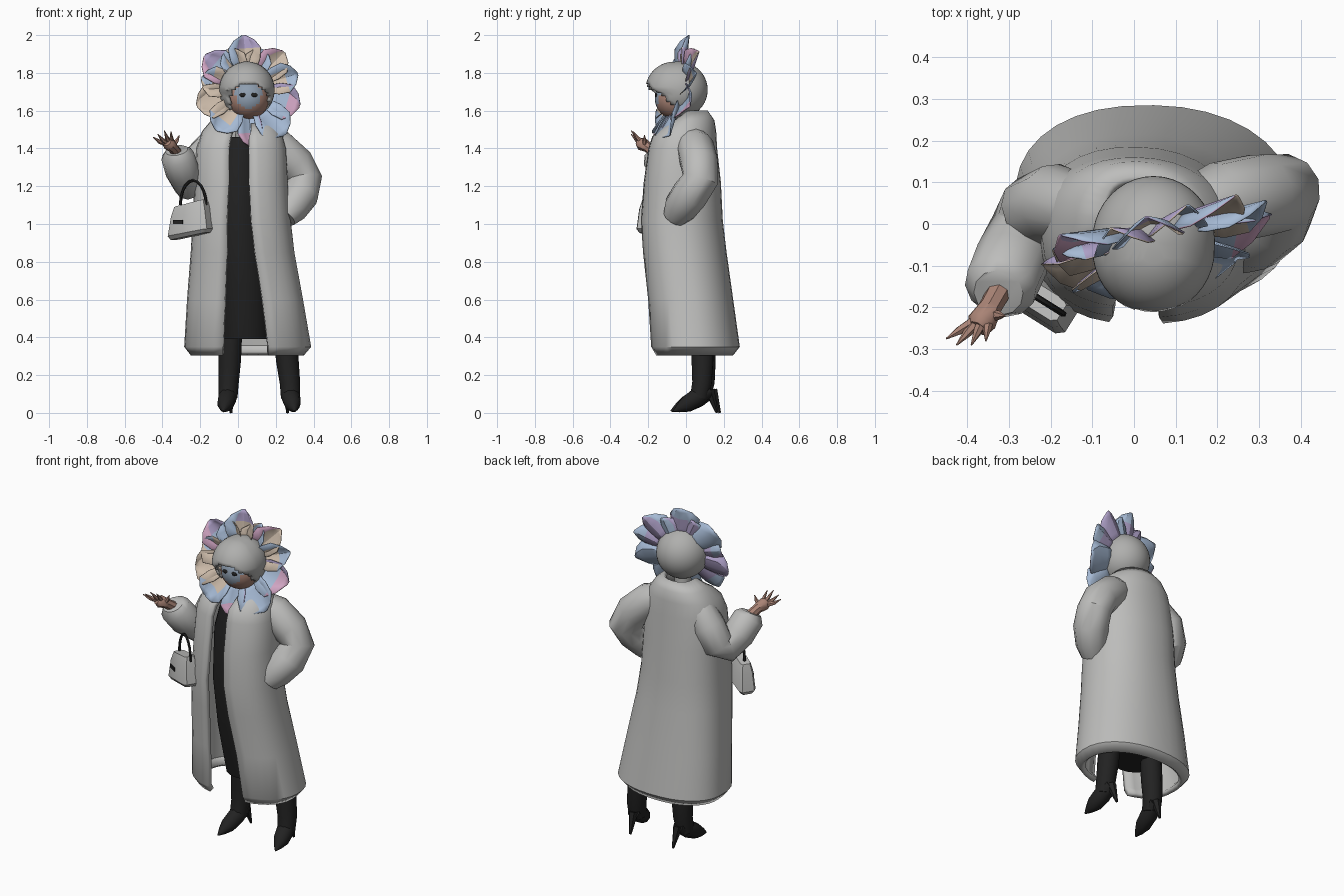
import bpy, bmesh, math
from mathutils import Vector, Matrix

cube = bpy.data.objects.get("Cube")
if cube:
    bpy.data.objects.remove(cube, do_unlink=True)


def material(name, r, g, b):
    m = bpy.data.materials.new(name)
    m.use_nodes = True
    m.diffuse_color = (r, g, b, 1)
    bsdf = next(n for n in m.node_tree.nodes if n.type == 'BSDF_PRINCIPLED')
    bsdf.inputs["Base Color"].default_value = (r, g, b, 1)
    bsdf.inputs["Roughness"].default_value = 0.8
    return m


GREY = material("coat grey", .51, .51, .50)
HAIR = material("hood grey", .43, .43, .42)
BLACK = material("black cloth", .016, .016, .016)
SKIN = material("skin", .40, .23, .18)
VEIL = material("face blue", .27, .34, .43)
BLUE = material("petal blue", .38, .49, .66)
LILAC = material("petal lilac", .42, .35, .57)
PINK = material("petal pink", .64, .38, .55)
PEACH = material("petal peach", .62, .51, .41)


def finish(name, bm, mats, angle=40):
    me = bpy.data.meshes.new(name)
    bm.to_mesh(me)
    bm.free()
    for m in mats:
        me.materials.append(m)
    ob = bpy.data.objects.new(name, me)
    bpy.context.scene.collection.objects.link(ob)
    if angle:
        bpy.ops.object.select_all(action='DESELECT')
        ob.select_set(True)
        bpy.context.view_layer.objects.active = ob
        bpy.ops.object.shade_smooth_by_angle(angle=math.radians(angle))
    return ob


def thicken(ob, amount):
    mod = ob.modifiers.new("thickness", 'SOLIDIFY')
    mod.thickness, mod.offset = amount, -1
    return mod


def loft(name, rings, mat, closed=True, caps=True):
    """Skin a stack of rings with quads."""
    bm = bmesh.new()
    rows = [[bm.verts.new(p) for p in ring] for ring in rings]
    n = len(rows[0])
    for a, b in zip(rows, rows[1:]):
        for j in range(n if closed else n - 1):
            k = (j + 1) % n
            bm.faces.new((a[j], a[k], b[k], b[j]))
    if caps:
        bm.faces.new(rows[0][::-1])
        bm.faces.new(rows[-1])
    return finish(name, bm, [mat])


def tube(name, path, mat, sides=10):
    """Tapered tube through (x, y, z, radius) points."""
    pts = [Vector(p[:3]) for p in path]
    side, rings = Vector((.31, .9, .17)), []
    for i, p in enumerate(pts):
        d = (pts[min(i + 1, len(pts) - 1)] - pts[max(i - 1, 0)]).normalized()
        side = (side - d * side.dot(d)).normalized()
        other = d.cross(side)
        r = path[i][3]
        rings.append([p + r * (math.cos(t) * side + math.sin(t) * other)
                      for t in (math.tau * j / sides for j in range(sides))])
    return loft(name, rings, mat)


def sphere_mesh(centre, radii, u, v):
    bm = bmesh.new()
    bmesh.ops.create_uvsphere(bm, u_segments=u, v_segments=v, radius=1,
                              matrix=Matrix.LocRotScale(Vector(centre), None, Vector(radii)))
    return bm


# Long coat, open down the front, collar dipping forward: z, x range, y range, opening range
def coat_ring(z, x0, x1, y0, y1, g0, g1, n=32, front=.8, rear=.9):
    cx, cy, rx, ry = (x0 + x1) / 2, (y0 + y1) / 2, (x1 - x0) / 2, (y1 - y0) / 2

    def bend(v, p):
        return math.copysign(abs(v) ** p, v)
    start = -math.acos(bend((g1 - cx) / rx, 1 / front))
    end = math.tau - math.acos(bend((g0 - cx) / rx, 1 / front))
    ring = []
    for i in range(n + 1):
        t = start + (end - start) * i / n
        s = math.sin(t)
        p = front if s < 0 else rear
        ring.append((cx + rx * bend(math.cos(t), p) - .02 * max(0, s), cy + ry * bend(s, p),
                     z - max(0, z - 1.42) * .4 * max(0, -s)))
    return ring


coat_rows = [
    (.305, -.25, .35, -.165, .25, -.08, .16), (.35, -.285, .388, -.19, .285, -.08, .16),
    (.60, -.27, .345, -.205, .25, -.07, .13), (.85, -.25, .30, -.23, .215, -.06, .09),
    (1.02, -.24, .28, -.24, .195, -.06, .07), (1.22, -.23, .265, -.225, .185, -.05, .06),
    (1.40, -.22, .255, -.20, .165, -.05, .06), (1.49, -.19, .23, -.18, .16, -.04, .06),
    (1.55, -.14, .185, -.145, .15, -.03, .07), (1.60, -.07, .13, -.09, .115, -.01, .07)]
thicken(loft("coat", [coat_ring(*r) for r in coat_rows], GREY, closed=False, caps=False), .03)

# Sleeves
tube("left_sleeve", [(.14, .03, 1.44, .08), (.21, .05, 1.405, .1), (.305, .07, 1.32, .1),
                     (.35, .075, 1.235, .098), (.33, .02, 1.155, .098),
                     (.28, -.03, 1.085, .09), (.245, -.06, 1.035, .065)], GREY, 12)
tube("right_sleeve", [(-.11, .03, 1.45, .08), (-.19, .05, 1.35, .095), (-.235, .03, 1.25, .092),
                      (-.26, -.02, 1.215, .088), (-.295, -.09, 1.28, .09),
                      (-.32, -.15, 1.36, .088), (-.325, -.165, 1.39, .06)], GREY, 12)

# Open right hand
tube("palm", [(-.32, -.155, 1.37, .03), (-.345, -.2, 1.405, .028), (-.365, -.235, 1.425, .036),
              (-.375, -.25, 1.435, .024)], SKIN, 8)
for i, tip in enumerate([(-.45, -.275, 1.46), (-.425, -.29, 1.475), (-.39, -.29, 1.495),
                         (-.355, -.28, 1.49), (-.31, -.22, 1.47)]):
    base = Vector((-.385 + .012 * i, -.235 + .004 * i, 1.425))
    mid = base.lerp(Vector(tip), .5) - Vector((0, 0, .006))
    tube(f"finger_{i + 1}", [(*base, .014), (*mid, .011), (*tip, .002)], SKIN, 6)

# Black dress inside the coat
dress_rows = [(.39, .04, .05, .13, .12), (.7, .03, .01, .14, .15), (1.0, .01, -.02, .13, .15),
              (1.3, .01, -.03, .12, .13), (1.46, .02, -.03, .09, .1)]
loft("dress", [[(cx + rx * math.cos(t), cy + ry * math.sin(t), z)
                for t in (math.tau * j / 16 for j in range(16))]
               for z, cx, cy, rx, ry in dress_rows], BLACK)

# Heeled boots
for label, knee, ankle, toe in (("right", (-.035, .10), (-.05, .1), (-.08, -.08)),
                                ("left", (.24, .09), (.275, .085), (.30, -.065))):
    k, a, t = Vector(knee), Vector(ankle), Vector(toe)
    shin, ball = k.lerp(a, .6), a.lerp(t, .55)
    tube(label + "_boot_shaft", [(*k, .5, .06), (*shin, .28, .06), (*a, .16, .054),
                                 (*a.lerp(t, .1), .08, .05)], BLACK)
    back = a - (t - a).normalized() * .04
    tube(label + "_foot", [(*back, .12, .035), (*a.lerp(t, .2), .08, .05),
                           (*ball, .046, .044), (*a.lerp(t, .8), .026, .025),
                           (*t, .01, .004)], BLACK)
    heel = back - (t - a).normalized() * .04
    tube(label + "_heel", [(*heel, 0, .007), (*back, .12, .028)], BLACK, 6)

# Handbag hanging across the coat corner, with dark clasp and arched handle
bag = Matrix.Translation((-.25, -.165, 0)) @ Matrix.Rotation(math.radians(-32), 4, 'Z')
bag_rows = [(.935, .11, .035), (.955, .122, .05), (1.06, .105, .042), (1.11, .09, .03)]
loft("handbag", [[bag @ Vector((sx * rx, sy * ry, z + .02 * sx))
                  for sx, sy in ((-1, -.7), (-.85, -1), (.85, -1), (1, -.7),
                                 (1, .7), (.85, 1), (-.85, 1), (-1, .7))]
                 for z, rx, ry in bag_rows], GREY)
bm = bmesh.new()
bmesh.ops.create_cube(bm, size=1, matrix=bag @ Matrix.LocRotScale(
    Vector((-.05, -.047, 1.01)), None, Vector((.06, .009, .02))))
finish("bag_clasp", bm, [BLACK], 0)
tube("bag_handle", [(*(bag @ Vector((.015 + .08 * math.cos(t), 0, 1.1 + .13 * math.sin(t)))), .008)
                    for t in (math.pi * j / 10 for j in range(11))], BLACK, 6)

# Head: blue disc in the middle of the face, skin round it, hair behind
tube("neck", [(.03, -.02, 1.42, .05), (.045, -.03, 1.62, .045)], HAIR)
bm = sphere_mesh((.055, -.055, 1.665), (.11, .11, .11), 32, 24)
for f in bm.faces:
    c = f.calc_center_median()
    disc = math.hypot(c.x - .055, c.z - 1.685) < .07
    f.material_index = 2 if c.y > -.06 else 1 if disc else 0
finish("head", bm, [SKIN, VEIL, HAIR])
for label, x in (("right", .025), ("left", .085)):
    bm = sphere_mesh((x, -.159, 1.683), (.02, .006, .011), 10, 6)
    finish(label + "_eye", bm, [BLACK])

# Hood of hair with a round face opening and a forward fringe
bm = sphere_mesh((.047, -.04, 1.71), (.147, .155, .15), 40, 28)
for v in bm.verts:
    if v.co.y < -.06 and v.co.z > 1.7:
        v.co.y -= .02
gone = [f for f in bm.faces for c in [f.calc_center_median()]
        if c.y < -.06 and ((c.x - .06) / .11) ** 2 + ((c.z - 1.645) / .1) ** 2 < 1]
bmesh.ops.delete(bm, geom=gone, context='FACES')
thicken(finish("hood", bm, [HAIR]), .015)

# Ring of petals: angle, reach, half width, base / tip / edge colours; cooler colours behind
PETALS = [PEACH, PINK, LILAC, BLUE]
petals = [(94, .29, .085, 0, 2, 3), (46, .28, .085, 0, 0, 1), (18, .28, .08, 0, 3, 3),
          (-17, .29, .095, 3, 1, 2), (-50, .31, .095, 3, 3, 3), (-86, .30, .065, 3, 1, 2),
          (232, .27, .09, 0, 3, 3), (197, .28, .09, 0, 0, 0), (166, .25, .08, 0, 3, 0),
          (141, .29, .09, 3, 2, 1), (116, .24, .07, 0, 0, 3), (70, .23, .07, 3, 3, 0)]
for i, (deg, reach, half, base, tip, edge) in enumerate(petals):
    a = math.radians(deg)
    out, side = Vector((math.cos(a), math.sin(a))), Vector((-math.sin(a), math.cos(a)))
    bm = bmesh.new()
    rows = []
    for u, w in ((.33, .55), (.55, .9), (.76, 1), (.91, .62), (1, .08)):
        row = []
        for s in (-1, -.5, 0, .5, 1):
            p = out * reach * u + side * half * w * s
            y = -.015 + p.x * .22 + p.y * (.12 if p.y > 0 else .48)
            y += .015 * (i % 2) - .05 * s * s * w
            row.append(bm.verts.new((.05 + p.x, y, 1.71 + p.y)))
        rows.append(row)
    for r, (lo, hi) in enumerate(zip(rows, rows[1:])):
        for c in range(4):
            f = bm.faces.new((lo[c], hi[c], hi[c + 1], lo[c + 1]))
            f.material_index = base if r < 2 and c < 3 else edge if c == 3 else tip
    thicken(finish(f"petal_{i + 1}", bm, PETALS, 30), .004).material_offset = 2
